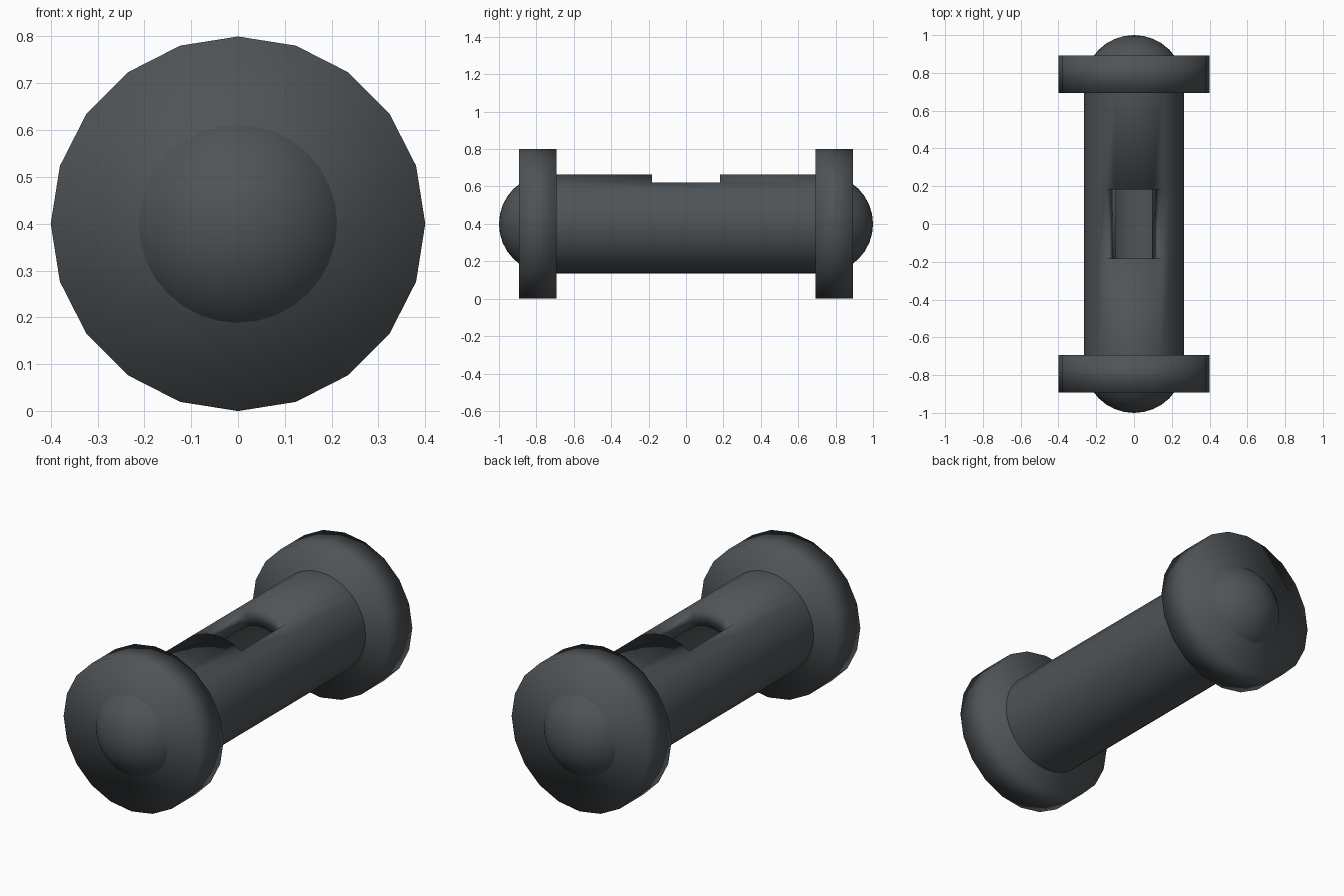
import bpy, bmesh, math
from mathutils import Matrix

cube = bpy.data.objects.get("Cube")
if cube:
    bpy.data.objects.remove(cube, do_unlink=True)

AXIS_Z = 0.4
TUBE_R = 0.265
BORE_R = 0.17
SLOT_Y = 0.183
SIDES = 32

mat = bpy.data.materials.new("dark slate")
mat.use_nodes = True
slate = (0.078, 0.088, 0.095, 1)
mat.diffuse_color = slate
bsdf = next(n for n in mat.node_tree.nodes if n.type == 'BSDF_PRINCIPLED')
bsdf.inputs["Base Color"].default_value = slate


def finish(bm, name):
    """Turn a bmesh into a smooth-shaded object."""
    bmesh.ops.recalc_face_normals(bm, faces=bm.faces)
    for face in bm.faces:
        face.smooth = True
    mesh = bpy.data.meshes.new(name)
    bm.to_mesh(mesh)
    bm.free()
    mesh.materials.append(mat)
    obj = bpy.data.objects.new(name, mesh)
    bpy.context.collection.objects.link(obj)
    return obj


# Thick hollow tube with a window cut radially through the top
bm = bmesh.new()
stations = (-0.72, -SLOT_Y, SLOT_Y, 0.72)


def ring(radius, y):
    return [bm.verts.new((radius * math.sin(math.tau * i / SIDES), y,
                          AXIS_Z + radius * math.cos(math.tau * i / SIDES)))
            for i in range(SIDES)]


outer = [ring(TUBE_R, y) for y in stations]
inner = [ring(BORE_R, y) for y in stations]
gap = [i % SIDES for i in range(-3, 3)]
for s in range(3):
    for i in range(SIDES):
        if s == 1 and i in gap:
            continue
        j = (i + 1) % SIDES
        for rings in (outer, inner):
            bm.faces.new((rings[s][i], rings[s][j], rings[s + 1][j], rings[s + 1][i]))
# Window walls: two curved ends and two long sides
for s in (1, 2):
    for i in gap:
        j = (i + 1) % SIDES
        bm.faces.new((outer[s][i], outer[s][j], inner[s][j], inner[s][i]))
for i in (3, SIDES - 3):
    bm.faces.new((outer[1][i], outer[2][i], inner[2][i], inner[1][i]))
finish(bm, "slotted_tube")

# Flange and domed cap at each end
for name, side in (("front", -1), ("back", 1)):
    turn = Matrix.Rotation(math.pi / 2, 4, 'X')
    bm = bmesh.new()
    bmesh.ops.create_cone(bm, cap_ends=True, segments=20, radius1=0.4, radius2=0.4, depth=0.2,
                          matrix=Matrix.Translation((0, side * 0.793, AXIS_Z)) @ turn)
    finish(bm, name + "_flange")

    bm = bmesh.new()
    bmesh.ops.create_uvsphere(bm, u_segments=32, v_segments=16, radius=TUBE_R,
                              matrix=Matrix.Translation((0, side * 0.735, AXIS_Z)) @ turn)
    # Keep only the outward half
    bmesh.ops.delete(bm, geom=[v for v in bm.verts if side * v.co.y < 0.73], context='VERTS')
    finish(bm, name + "_dome")
